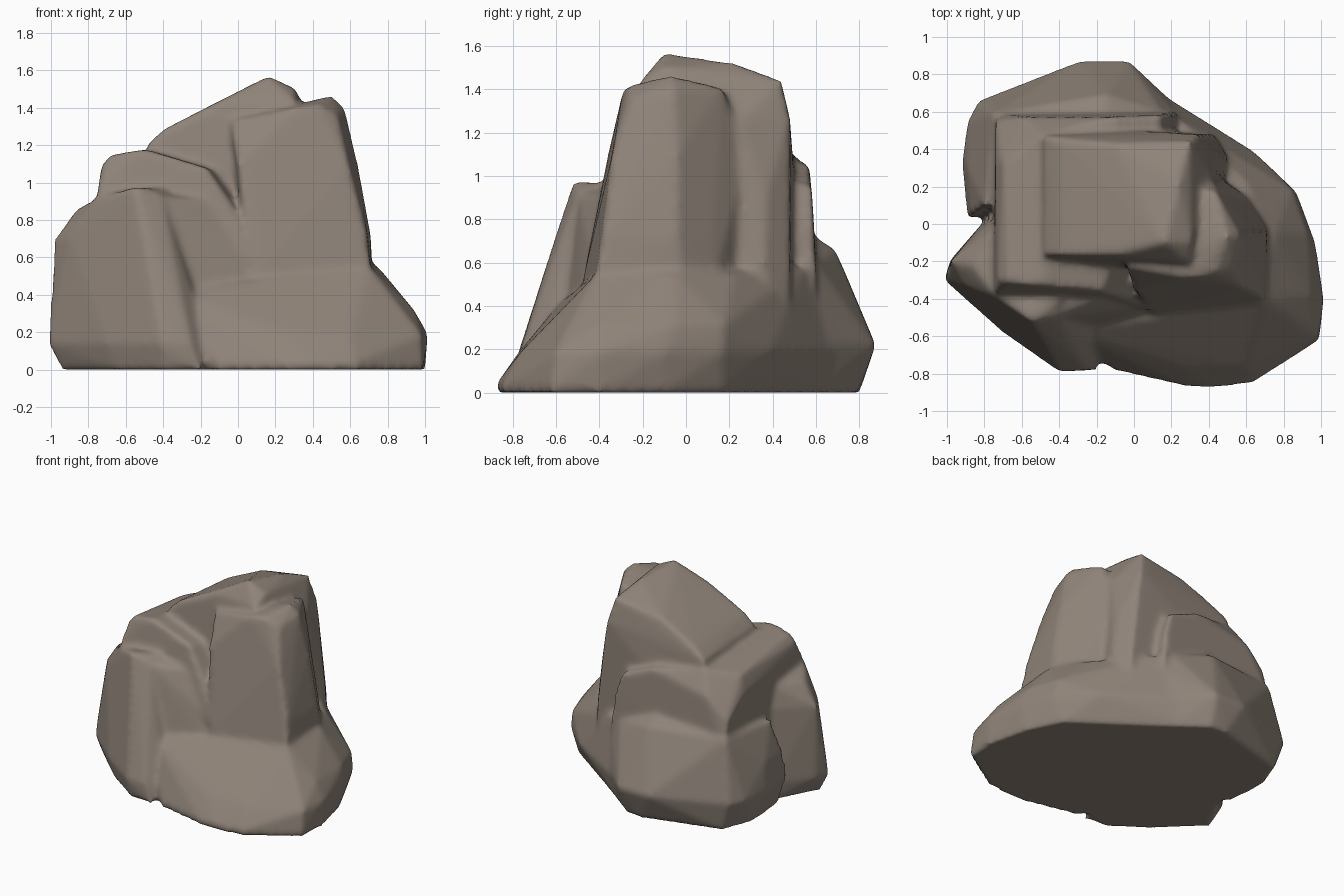
import bpy, bmesh, math

stone = bpy.data.materials.new("warm grey stone")
stone.diffuse_color = (0.275, 0.228, 0.19, 1)
rock = bmesh.new()


def boulder(rings, tops):
    """Add a convex lump: outline rings (z, [(x, y)...]) plus free crown points."""
    bm = bmesh.new()
    for z, outline in rings:
        for x, y in outline:
            bm.verts.new((x, y, z))
    for p in tops:
        bm.verts.new(p)
    hull = bmesh.ops.convex_hull(bm, input=bm.verts[:])
    junk = {g for g in hull["geom_interior"] + hull["geom_unused"]
            if isinstance(g, bmesh.types.BMVert)}
    bmesh.ops.delete(bm, geom=list(junk), context='VERTS')
    bmesh.ops.recalc_face_normals(bm, faces=bm.faces[:])
    me = bpy.data.meshes.new("lump")
    bm.to_mesh(me)
    bm.free()
    rock.from_mesh(me)
    bpy.data.meshes.remove(me)


# tall central summit with the sloping crown
boulder([(0.1, [(-.55, -.25), (.4, -.25), (.45, .48), (-.55, .48)]),
         (0.6, [(-.55, -.25), (.4, -.25), (.42, .48), (.5, .36), (-.55, .53)])],
        [(-.48, -.17, 1.21), (-.48, .47, 1.17), (-.39, -.17, 1.29), (-.39, .45, 1.24),
         (-.1, -.17, 1.43), (-.1, .43, 1.38), (.16, -.1, 1.57), (.24, .23, 1.52),
         (.3, -.21, 1.44), (.31, -.1, 1.50), (.3, .44, 1.44), (.34, .48, 1.27),
         (.42, .25, 1.25), (.46, .37, .9)])

# right front pillar
boulder([(0.1, [(.1, -.47), (.71, -.42), (.72, -.02), (.63, .13), (.1, .3)]),
         (0.5, [(.1, -.48), (.71, -.42), (.72, -.02), (.63, .13), (.42, .28)]),
         (0.72, [(.06, -.43), (.69, -.38), (.71, -.04), (.6, .12)]),
         (1.1, [(.0, -.36), (.59, -.34), (.64, -.04), (.53, .12), (.4, .28)])],
        [(-.04, -.23, 1.33), (.3, -.29, 1.40), (.43, -.27, 1.415), (.5, -.07, 1.465),
         (.57, -.06, 1.40), (.53, -.25, 1.36), (.44, .17, 1.41), (0, .2, 1.3)])

# broad shoulder behind and left
boulder([(0.1, [(-.75, -.42), (-.74, .6), (.22, .6), (.1, -.45)]),
         (0.6, [(-.75, -.42), (-.74, .59), (.23, .6), (.1, -.46)]),
         (0.8, [(-.74, .55), (.2, .59)]),
         (0.95, [(-.75, -.37), (-.74, .36), (-.58, .57), (.15, .58)])],
        [(-.73, -.3, 1.09), (-.68, -.31, 1.15), (-.5, -.33, 1.18), (-.17, -.36, 1.08),
         (-.02, -.38, .87), (-.7, .32, 1.07), (-.5, .48, 1.11), (-.1, .57, 1.05)])

# front left block
boulder([(0, [(-.94, -.3), (-.65, -.58), (-.38, -.77), (-.2, -.78), (-.3, -.1), (-.78, 0)]),
         (0.14, [(-1.015, -.3), (-.98, -.19), (-.78, .04), (-.7, -.58), (-.4, -.79),
                 (-.25, -.78), (-.16, -.68)]),
         (0.43, [(-.99, -.26), (-.55, -.62), (-.36, -.59), (-.26, -.44)]),
         (0.7, [(-.98, -.2), (-.9, -.33), (-.52, -.59), (-.38, -.53), (-.75, .03)])],
        [(-.55, -.52, .98), (-.38, -.38, .965), (-.41, -.5, .93), (-.75, -.38, .92),
         (-.87, -.22, .855), (-.72, 0, .88)])

# slanting wall linking that block to the pillar
boulder([(0.4, [(-.4, -.58), (-.33, -.58), (.1, -.48), (0, -.2), (-.5, -.2)])],
        [(-.42, -.5, .92), (-.38, -.38, .95), (-.14, -.39, .9), (.05, -.44, .62),
         (-.4, -.2, .95), (0, -.2, .8)])

# wide sloping foot at the front and right
rim = [(.99, -.62), (.63, -.85), (.4, -.875), (.27, -.865), (-.1, -.78), (-.3, -.62)]
boulder([(0, rim + [(1, -.4), (.93, -.1), (.8, .17), (.3, .52), (0, .74), (-.3, .4)]),
         (0.04, rim),
         (0.19, [(1.015, -.4), (.97, -.1), (.87, .17), (.64, .39), (.28, .59), (.03, .77),
                 (.98, -.6), (.6, -.76), (.27, -.77), (-.1, -.72), (-.3, -.66)]),
         (0.32, [(.94, -.38), (.93, -.05), (.85, .18)])],
        [(-.34, -.58, .42), (.1, -.49, .48), (.7, -.41, .55), (.75, -.05, .55),
         (.6, .22, .55), (.45, .37, .55), (.25, .55, .58), (.1, .62, .58)])

# low foot wrapping the back and left
boulder([(0, [(-.18, .8), (-.05, .79), (.2, .6), (-.76, .64), (-.85, .4), (-.83, .06), (.2, .2)]),
         (0.22, [(-.28, .875), (-.03, .875), (.04, .78), (.22, .64), (-.83, .66), (-.89, .55),
                 (-.92, .33), (-.89, .03)]),
         (0.42, [(-.12, .79), (-.6, .7), (-.89, .3), (-.87, .05), (.2, .62)])],
        [(-.75, .59, .68), (-.15, .61, .71), (-.15, .69, .66), (-.8, .1, .66), (.15, .6, .6)])

# filler under the middle, closing the base
boulder([(0, [(-.8, .05), (-.75, -.15), (-.3, -.6), (.3, -.5), (.3, .45), (-.7, .55)]),
         (0.4, [(-.74, .05), (-.3, -.45), (.3, -.45), (.3, .5), (-.7, .55)])], [])

# fuse the lumps into one weathered rock
mesh = bpy.data.meshes.new("rock_formation")
rock.to_mesh(mesh)
rock.free()
mesh.materials.append(stone)
ob = bpy.data.objects.new("rock_formation", mesh)
bpy.context.collection.objects.link(ob)
fuse = ob.modifiers.new("fuse", 'REMESH')
fuse.mode = 'VOXEL'
fuse.voxel_size = 0.02
fuse.use_smooth_shade = True
wear = ob.modifiers.new("wear", 'SMOOTH')
wear.factor = 0.5
wear.iterations = 7
